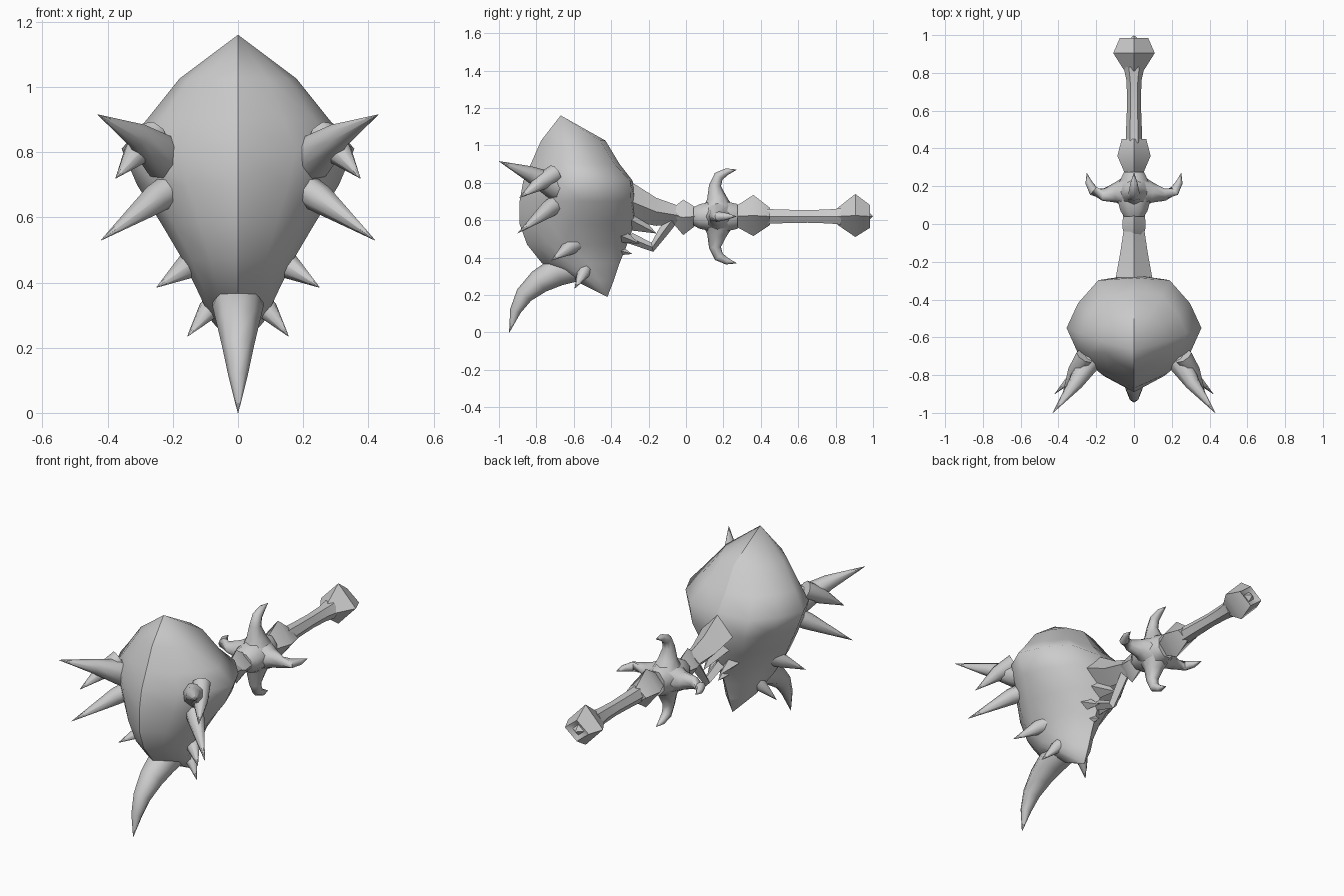
import bpy, bmesh, math
from mathutils import Vector

if "Cube" in bpy.data.objects:
    bpy.data.objects.remove(bpy.data.objects["Cube"], do_unlink=True)

grey = bpy.data.materials.new("plain_grey")
grey.use_nodes = True
COLOUR = (0.6, 0.6, 0.6, 1)
grey.diffuse_color = COLOUR
grey.node_tree.nodes["Principled BSDF"].inputs["Base Color"].default_value = COLOUR


def loft(name, rings, angle=50):
    """Skin a list of equal-length rings and cap both ends."""
    bm = bmesh.new()
    rows = [[bm.verts.new(p) for p in ring] for ring in rings]
    n = len(rows[0])
    for a, b in zip(rows, rows[1:]):
        for i in range(n):
            j = (i + 1) % n
            bm.faces.new((a[i], a[j], b[j], b[i]))
    bm.faces.new(rows[0])
    bm.faces.new(rows[-1])
    bmesh.ops.remove_doubles(bm, verts=bm.verts, dist=0.0005)
    bmesh.ops.recalc_face_normals(bm, faces=bm.faces)
    mesh = bpy.data.meshes.new(name)
    bm.to_mesh(mesh)
    bm.free()
    mesh.materials.append(grey)
    obj = bpy.data.objects.new(name, mesh)
    bpy.context.collection.objects.link(obj)
    bpy.ops.object.select_all(action="DESELECT")
    obj.select_set(True)
    bpy.context.view_layer.objects.active = obj
    bpy.ops.object.shade_smooth_by_angle(angle=math.radians(angle))
    return obj


def horn(name, points, radii, sides=8):
    """Tapered tube along a path."""
    pts = [Vector(p) for p in points]
    rings = []
    for k, (p, r) in enumerate(zip(pts, radii)):
        t = (pts[min(k + 1, len(pts) - 1)] - pts[max(k - 1, 0)]).normalized()
        ref = Vector((1, 0, 0)) if abs(t.x) < 0.8 else Vector((0, 0, 1))
        u = t.cross(ref).normalized()
        v = t.cross(u)
        turns = [2 * math.pi * i / sides for i in range(sides)]
        rings.append([p + r * (math.cos(a) * u + math.sin(a) * v) for a in turns])
    return loft(name, rings)


def mirrored_horn(name, points, radii, sides=8):
    for side, s in (("left", 1), ("right", -1)):
        horn(f"{side}_{name}", [(s * x, y, z) for x, y, z in points], radii, sides)


def shaft(name, sections, sides=4, turn=0.0):
    """Loft along y from (y, centre z, half width, half height)."""
    rings = []
    for y, z, w, h in sections:
        turns = [2 * math.pi * i / sides + turn for i in range(sides)]
        rings.append([(w * math.cos(a), y, z + h * math.sin(a)) for a in turns])
    return loft(name, rings)


# Bulbous head: z, front y, widest y, back y, half width, fullness of the back
HEAD = [
    (1.16, -0.67, -0.67, -0.67, 0, 0.9), (1.025, -0.775, -0.62, -0.43, 0.18, 0.85),
    (0.9, -0.83, -0.58, -0.355, 0.28, 0.88), (0.81, -0.87, -0.55, -0.285, 0.357, 0.95),
    (0.70, -0.89, -0.56, -0.27, 0.31, 0.92), (0.58, -0.89, -0.61, -0.275, 0.235, 0.84),
    (0.47, -0.85, -0.65, -0.315, 0.17, 0.78), (0.37, -0.77, -0.62, -0.355, 0.122, 0.75),
    (0.28, -0.6, -0.52, -0.385, 0.08, 0.75), (0.19, -0.42, -0.42, -0.42, 0, 0.7),
]
head_rings = []
for z, f, m, b, w, full in HEAD:
    half = [(0.5 * w, f + 0.25 * (m - f)), (0.84 * w, f + 0.6 * (m - f)), (w, m),
            (0.83 * w, m + 0.52 * full * (b - m)), (0.53 * w, m + full * (b - m))]
    ring = [(0, f)] + half + [(0, b)] + [(-x, y) for x, y in reversed(half)]
    head_rings.append([(x, y, z) for x, y in ring])
head = loft("head", head_rings, 80)

# Crisp ridge down the middle of the head
for edge in head.data.edges:
    if all(abs(head.data.vertices[i].co.x) < 0.001 for i in edge.vertices):
        edge.use_edge_sharp = True

# Hooked horn under the head
horn("lower_horn",
     [(0, -0.56, 0.36), (0, -0.69, 0.325), (0, -0.785, 0.272), (0, -0.865, 0.2),
      (0, -0.912, 0.115), (0, -0.945, 0)],
     [0.08, 0.078, 0.065, 0.048, 0.03, 0.001])

# Paired spikes
mirrored_horn("upper_spike", [(0.17, -0.58, 0.74), (0.235, -0.72, 0.79), (0.31, -0.845, 0.852),
                              (0.43, -1.0, 0.915)], [0.085, 0.068, 0.04, 0.001])
mirrored_horn("short_spike", [(0.26, -0.70, 0.85), (0.31, -0.78, 0.80), (0.375, -0.89, 0.72)],
              [0.05, 0.042, 0.001])
mirrored_horn("middle_spike", [(0.2, -0.69, 0.69), (0.255, -0.74, 0.655), (0.42, -0.9, 0.53)],
              [0.05, 0.045, 0.001])
mirrored_horn("low_spike", [(0.11, -0.58, 0.48), (0.155, -0.63, 0.45), (0.25, -0.72, 0.385)],
              [0.046, 0.04, 0.001])
mirrored_horn("bottom_spike", [(0.05, -0.53, 0.36), (0.09, -0.55, 0.315), (0.155, -0.595, 0.235)],
              [0.038, 0.034, 0.001])

# Ridged neck joining head and handle
shaft("neck", [(-0.34, 0.715, 0.105, 0.115), (-0.27, 0.69, 0.094, 0.1),
               (-0.16, 0.645, 0.074, 0.075), (-0.04, 0.625, 0.056, 0.052)])

# Bent strut and broken shards below the neck
horn("strut", [(0, -0.06, 0.62), (0, -0.12, 0.54), (0, -0.18, 0.455), (0, -0.3, 0.505)],
     [0.03, 0.028, 0.025, 0.03], 4)
horn("centre_shard", [(0, -0.33, 0.62), (0, -0.16, 0.53)], [0.075, 0.001], 4)
mirrored_horn("shard", [(0.05, -0.38, 0.53), (0.035, -0.25, 0.475)], [0.05, 0.001], 4)
horn("lower_shard", [(0, -0.4, 0.45), (0, -0.29, 0.42)], [0.045, 0.001], 4)

# Collar and guard
shaft("collar", [(-0.07, 0.625, 0.05, 0.04), (-0.015, 0.615, 0.062, 0.095),
                 (0.05, 0.62, 0.058, 0.05)], 4)
shaft("guard_hub", [(0.04, 0.62, 0.058, 0.052), (0.07, 0.62, 0.078, 0.07),
                    (0.15, 0.62, 0.1, 0.09), (0.22, 0.62, 0.085, 0.085),
                    (0.275, 0.62, 0.058, 0.072)], 8, math.pi / 8)

# Four curved guard prongs spaced around the hub
PRONG = [(0.04, 0.17), (0.1, 0.165), (0.165, 0.155), (0.215, 0.175), (0.24, 0.22), (0.25, 0.27)]
for k, place in enumerate(("left", "top", "right", "bottom")):
    c, s = math.cos(k * math.pi / 2), math.sin(k * math.pi / 2)
    horn(f"{place}_guard_prong", [(r * c, y, 0.62 + r * s) for r, y in PRONG],
         [0.085, 0.052, 0.032, 0.027, 0.018, 0.001])

# Handle: diamond knot, flat-topped grip and pommel
shaft("knot", [(0.26, 0.62, 0.045, 0.05), (0.36, 0.625, 0.088, 0.11), (0.45, 0.62, 0.065, 0.045)])
shaft("grip", [(0.43, 0.62, 0.044, 0.046), (0.52, 0.62, 0.041, 0.042), (0.65, 0.62, 0.036, 0.039),
               (0.76, 0.62, 0.04, 0.043), (0.83, 0.62, 0.055, 0.05)], 6)
shaft("pommel", [(0.81, 0.62, 0.05, 0.045), (0.905, 0.625, 0.11, 0.115),
                 (0.985, 0.62, 0.075, 0.06), (0.97, 0.62, 0.035, 0.03), (1.0, 0.62, 0, 0)])
